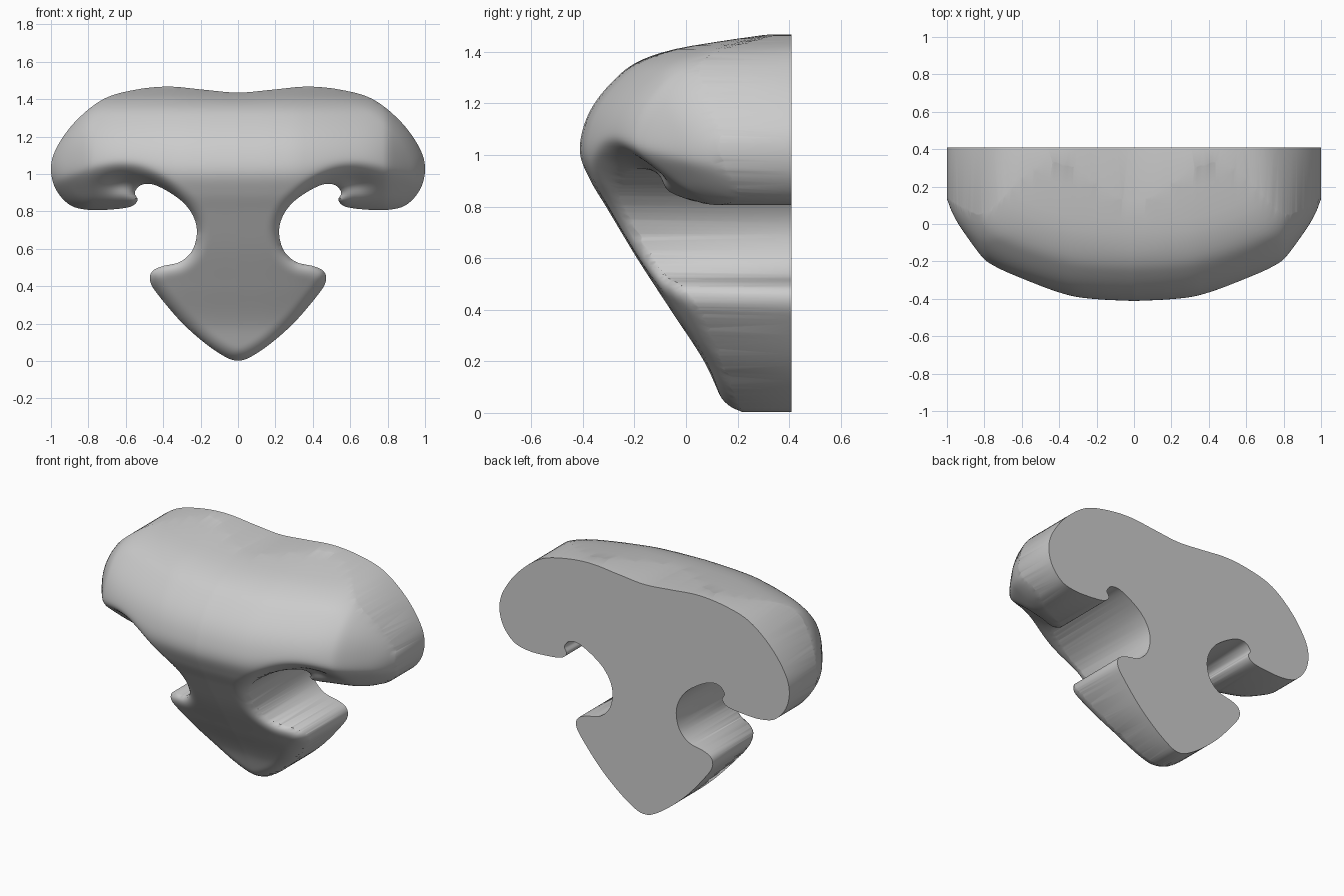
import bpy, bmesh, math
from mathutils import Vector, kdtree, geometry

if "Cube" in bpy.data.objects:
    bpy.data.objects.remove(bpy.data.objects["Cube"])

BACK = 0.41

# Right half of the outline (x, z), from top centre down to the tip
HALF = [(0, 1.435), (.18, 1.45), (.37, 1.467), (.55, 1.45), (.72, 1.40), (.87, 1.28),
        (.97, 1.14), (1.0, 1.03), (.975, .92), (.9, .835), (.8, .808), (.68, .81),
        (.575, .825), (.537, .86), (.552, .9), (.52, .94), (.46, .945), (.38, .91),
        (.29, .845), (.235, .765), (.22, .68), (.245, .59), (.31, .53), (.41, .505),
        (.462, .475), (.468, .42), (.42, .345), (.3, .205), (.17, .09), (.06, .018), (0, .003)]

# Depth of the front: centre profile by z, added setback by |x|, nostril rim height by |x|
CENTRE = [(0, .17), (.05, .14), (.2, .07), (.4, -.06), (.6, -.19), (.8, -.31), (.9, -.37),
          (1.0, -.41), (1.1, -.4), (1.2, -.355), (1.3, -.27), (1.36, -.19), (1.41, -.06),
          (1.44, .09), (1.47, .26)]
SETBACK = [(0, 0), (.2, .01), (.35, .03), (.6, .11), (.78, .2), (.85, .28), (1.0, .5)]
RIM = [(.2, .7), (.3, .87), (.38, .96), (.5, 1.03), (.62, 1.055), (.75, 1.04), (.87, 1.0), (1.0, .95)]


def curve(pts, t):
    """Smooth cubic through (t, value) points."""
    t = min(max(t, pts[0][0]), pts[-1][0])
    i = 0
    while i < len(pts) - 2 and t > pts[i + 1][0]:
        i += 1

    def slope(k):
        a, b = pts[max(k - 1, 0)], pts[min(k + 1, len(pts) - 1)]
        return (b[1] - a[1]) / (b[0] - a[0])
    (t0, v0), (t1, v1) = pts[i], pts[i + 1]
    h = t1 - t0
    s = (t - t0) / h
    return ((2*s**3 - 3*s*s + 1) * v0 + (s**3 - 2*s*s + s) * h * slope(i)
            + (3*s*s - 2*s**3) * v1 + (s**3 - s*s) * h * slope(i + 1))


# Full smooth outline
ctrl = [Vector(p) for p in HALF] + [Vector((-x, z)) for x, z in HALF[-2:0:-1]]
n = len(ctrl)
outline = []
for i in range(n):
    a, b, c, d = (ctrl[(i + k) % n] for k in (-1, 0, 1, 2))
    for j in range(6):
        s = j / 6
        outline.append(.5 * (2*b + (c - a)*s + (2*a - 5*b + 4*c - d)*s*s + (3*b - a - 3*c + d)*s**3))

# Distance lookup for rounding the front edge
tree = kdtree.KDTree(len(outline) * 4)
for i, p in enumerate(outline):
    q = outline[(i + 1) % len(outline)]
    for k in range(4):
        m = p.lerp(q, k / 4)
        tree.insert((m.x, m.y, 0), i * 4 + k)
tree.balance()


def inside(x, z):
    hit = False
    for i, p in enumerate(outline):
        q = outline[i - 1]
        if (p.y > z) != (q.y > z) and x < (q.x - p.x) * (z - p.y) / (q.y - p.y) + p.x:
            hit = not hit
    return hit


def front(x, z):
    ax = abs(x)
    y = curve(CENTRE, z) + curve(SETBACK, ax)
    if ax > .2 and z > .67:                     # slanted nostril underside
        g = curve(RIM, ax) - z
        fade = min(1, (ax - .2) / .12)
        y += .85 * fade * .5 * (g + math.sqrt(g * g + .0006))
        y += .07 * fade * math.exp(-((ax - .6) / .12) ** 2 - ((z - .95) / .06) ** 2)
    d = tree.find((x, z, 0))[2]
    r = .07
    if d < r:                                   # rounded rim
        if not inside(x, z):
            d = 0
        y += r * (1 - math.sqrt(max(0, 1 - (1 - d / r) ** 2))) * .9
    return min(y, BACK - .02)


def make(name, bm):
    bmesh.ops.recalc_face_normals(bm, faces=bm.faces)
    me = bpy.data.meshes.new(name)
    bm.to_mesh(me)
    bm.free()
    ob = bpy.data.objects.new(name, me)
    bpy.context.collection.objects.link(ob)
    return ob


def extrude(bm, faces, dy):
    res = bmesh.ops.extrude_face_region(bm, geom=faces, use_keep_orig=True)
    vs = [v for v in res['geom'] if isinstance(v, bmesh.types.BMVert)]
    return vs


# Nose body: outline prism
bm = bmesh.new()
face = bm.faces.new([bm.verts.new((p.x, -.8, p.y)) for p in outline])
for v in extrude(bm, [face], 0):
    v.co.y = BACK
body = make("nose_body", bm)

# Sculpted front block, intersected with the prism
bm = bmesh.new()
NX, NZ = 150, 112
grid = [[None] * (NZ + 1) for _ in range(NX + 1)]
for i in range(NX + 1):
    for j in range(NZ + 1):
        x, z = -1.0213 + 2.0426 * i / NX, -.0217 + 1.5134 * j / NZ
        grid[i][j] = bm.verts.new((x, front(x, z), z))
faces = [bm.faces.new((grid[i][j], grid[i + 1][j], grid[i + 1][j + 1], grid[i][j + 1]))
         for i in range(NX) for j in range(NZ)]
for v in extrude(bm, faces, 0):
    v.co.y = .7
cutter = make("front_shape_cutter", bm)
cutter.hide_render = True

mod = body.modifiers.new("shape_front", 'BOOLEAN')
mod.operation = 'INTERSECT'
mod.solver = 'EXACT'
mod.object = cutter
bpy.context.view_layer.objects.active = body
body.select_set(True)
bpy.ops.object.modifier_apply(modifier=mod.name)
bpy.data.objects.remove(cutter)
bpy.ops.object.shade_smooth_by_angle(angle=math.radians(50))
